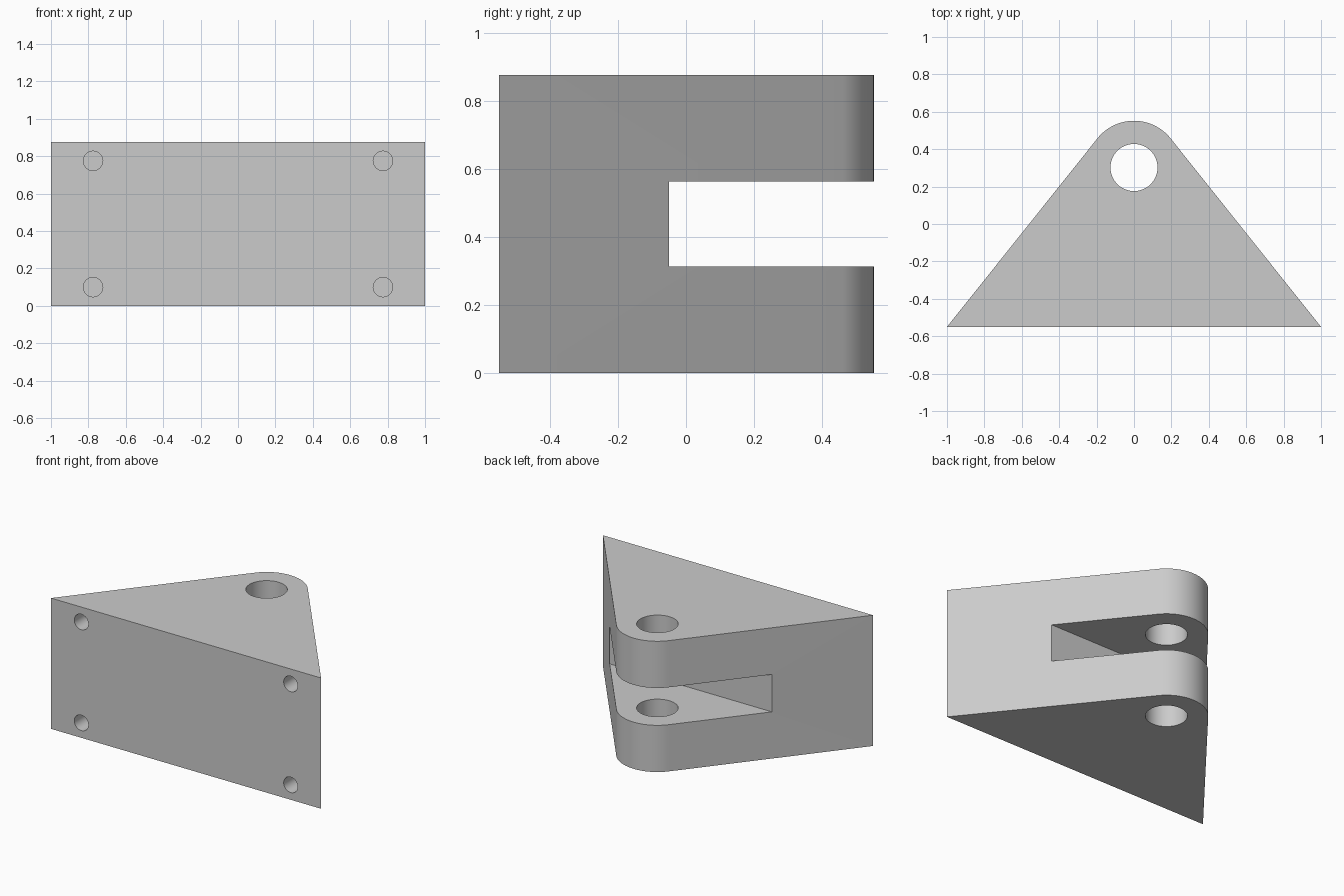
import bpy, bmesh, math
from mathutils import Matrix, Vector

cube = bpy.data.objects.get("Cube")
if cube:
    bpy.data.objects.remove(cube, do_unlink=True)

HEIGHT = 0.875
FRONT = -0.55
PIN_Y, LUG_R, PIN_R = 0.302, 0.25, 0.126

grey = bpy.data.materials.new("plain grey")
grey.use_nodes = True
colour = (0.6, 0.6, 0.6, 1)
grey.diffuse_color = colour
grey.node_tree.nodes["Principled BSDF"].inputs["Base Color"].default_value = colour


def add_object(name, bm):
    mesh = bpy.data.meshes.new(name)
    bmesh.ops.recalc_face_normals(bm, faces=bm.faces)
    bm.to_mesh(mesh)
    bm.free()
    mesh.materials.append(grey)
    obj = bpy.data.objects.new(name, mesh)
    bpy.context.collection.objects.link(obj)
    return obj


def cylinder(name, radius, depth, place, segments):
    bm = bmesh.new()
    bmesh.ops.create_cone(bm, cap_ends=True, segments=segments, radius1=radius,
                          radius2=radius, depth=depth, matrix=place)
    return add_object(name, bm)


# Bracket body: triangular plan whose sides run tangent to a rounded lug
reach, drop = 1.0, FRONT - PIN_Y
start = math.atan2(drop, reach) + math.acos(LUG_R / math.hypot(reach, drop))
steps = 32
plan = [(-reach, FRONT), (reach, FRONT)]
for i in range(steps + 1):
    a = start + (math.pi - 2 * start) * i / steps
    plan.append((LUG_R * math.cos(a), PIN_Y + LUG_R * math.sin(a)))

bm = bmesh.new()
base = bm.faces.new([bm.verts.new((x, y, 0)) for x, y in plan])
top = bmesh.ops.extrude_face_region(bm, geom=[base])
bmesh.ops.translate(bm, vec=(0, 0, HEIGHT),
                    verts=[v for v in top["geom"] if isinstance(v, bmesh.types.BMVert)])
bracket = add_object("clevis_bracket", bm)

# Cutter for the slot between the two lugs
bm = bmesh.new()
bmesh.ops.create_cube(bm, size=1, matrix=Matrix.Translation((0, 0.45, HEIGHT / 2))
                      @ Matrix.Diagonal((3, 1, 0.25, 1)))
cutters = [add_object("slot_cutter", bm)]

# Cutter for the vertical pin hole
cutters.append(cylinder("pin_hole_cutter", PIN_R, 2,
                        Matrix.Translation((0, PIN_Y, HEIGHT / 2)), 64))

# Cutters for the four blind mounting holes in the front face
for x in (-0.775, 0.775):
    for z in (0.1, HEIGHT - 0.1):
        place = Matrix.Translation((x, FRONT, z)) @ Matrix.Rotation(math.pi / 2, 4, "X")
        cutters.append(cylinder("mounting_hole_cutter", 0.052, 0.3, place, 32))

# Cut everything, then discard the cutters
bpy.ops.object.select_all(action="DESELECT")
bpy.context.view_layer.objects.active = bracket
bracket.select_set(True)
for cutter in cutters:
    cutter.hide_render = True
    mod = bracket.modifiers.new("cut", "BOOLEAN")
    mod.operation = "DIFFERENCE"
    mod.solver = "EXACT"
    mod.object = cutter
    bpy.ops.object.modifier_apply(modifier=mod.name)
    bpy.data.objects.remove(cutter, do_unlink=True)

bpy.ops.object.shade_smooth_by_angle(angle=math.radians(30))
